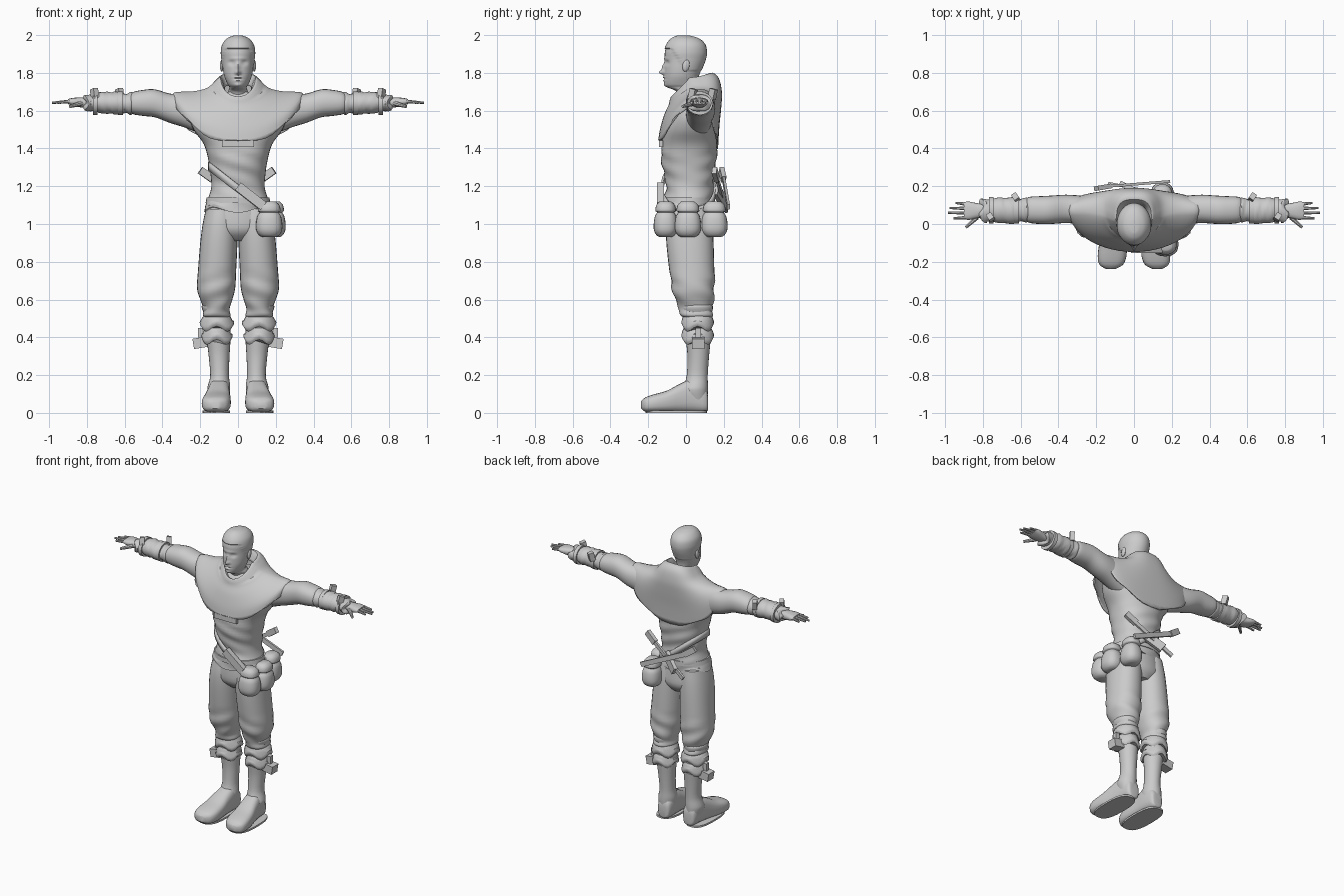
import bpy, bmesh
from math import sin, cos, pi, exp, copysign
from mathutils import Vector, Matrix


def finish(name, bm, mirror=False, thick=0, angle=40):
    bmesh.ops.recalc_face_normals(bm, faces=bm.faces)
    me = bpy.data.meshes.new(name)
    bm.to_mesh(me)
    bm.free()
    ob = bpy.data.objects.new(name, me)
    bpy.context.collection.objects.link(ob)
    bpy.ops.object.select_all(action='DESELECT')
    ob.select_set(True)
    bpy.context.view_layer.objects.active = ob
    bpy.ops.object.shade_smooth_by_angle(angle=angle * pi / 180)
    if thick:
        ob.modifiers.new("thickness", 'SOLIDIFY').thickness = thick
    if mirror:
        ob.modifiers.new("mirror", 'MIRROR')
    return ob


def spline(rows, k):
    """Catmull-Rom through a list of equal-length tuples."""
    out = []
    for i in range(len(rows) - 1):
        p = [rows[max(i - 1, 0)], rows[i], rows[i + 1], rows[min(i + 2, len(rows) - 1)]]
        for j in range(k):
            t = j / k
            out.append([b + t * (c - a) / 2 + t * t * (a - 2.5 * b + 2 * c - d / 2)
                        + t ** 3 * (1.5 * (b - c) + (d - a) / 2) for a, b, c, d in zip(*p)])
    return out + [list(rows[-1])]


def power(v, e):
    return copysign(abs(v) ** e, v)


def skin(bm, grid, caps=True):
    rings = [[bm.verts.new(p) for p in ring] for ring in grid]
    n = len(rings[0])
    for a, b in zip(rings, rings[1:]):
        for i in range(n):
            bm.faces.new((a[i], a[(i + 1) % n], b[(i + 1) % n], b[i]))
    if caps:
        bm.faces.new(rings[0])
        bm.faces.new(rings[-1])


def loft(name, axis, rows, n=24, k=3, e=1.0, warp=None, caps=True, **kw):
    """Rows: position on the axis, then min/max of the other two axes."""
    grid = []
    for t, a0, a1, b0, b1 in spline(rows, k):
        ring = []
        for i in range(n):
            w = 2 * pi * i / n
            a = (a0 + a1) / 2 + (a1 - a0) / 2 * power(cos(w), e)
            b = (b0 + b1) / 2 + (b1 - b0) / 2 * power(sin(w), e)
            p = Vector({'x': (t, a, b), 'y': (a, t, b), 'z': (a, b, t)}[axis])
            ring.append(warp(p, w) if warp else p)
        grid.append(ring)
    bm = bmesh.new()
    skin(bm, grid, caps)
    return finish(name, bm, **kw)


def rod(name, p0, p1, w, t, sides=4, tip=1.0, **kw):
    """Straight bar between two points; four sides make a box of w by t."""
    p0, p1 = Vector(p0), Vector(p1)
    d = p1 - p0
    m = Matrix.Translation((p0 + p1) / 2) @ d.to_track_quat('Z', 'Y').to_matrix().to_4x4()
    r = 0.5 / cos(pi / 4) if sides == 4 else 0.5
    m = m @ Matrix.Diagonal((t, w, d.length, 1)) @ Matrix.Rotation(pi / sides, 4, 'Z')
    bm = bmesh.new()
    bmesh.ops.create_cone(bm, cap_ends=True, segments=sides, radius1=r, radius2=r * tip, depth=1, matrix=m)
    return finish(name, bm, **kw)


# Head: face features are soft bumps (x, z, depth, width, height), then a raised hair cap
BUMPS = [(0, 1.802, -.026, .012, .012), (0, 1.828, -.014, .009, .022), (0, 1.876, -.004, .04, .008),
         (.034, 1.853, .013, .014, .011), (.034, 1.852, -.006, .008, .005), (0, 1.776, -.007, .02, .005),
         (0, 1.768, .005, .022, .003), (0, 1.759, -.007, .017, .005), (0, 1.735, -.006, .018, .01)]


def face(p, w):
    q = p.copy()
    if p.y < 0:
        for x, z, d, sx, sz in BUMPS:
            q.y += d * exp(-((abs(p.x) - x) / sx) ** 2 - ((p.z - z) / sz) ** 2)
    if p.z > 1.93 - min(max((p.y + .075) / .08, 0), 1) * .12:
        q.x, q.y = q.x * 1.05, q.y * 1.05
    return q


loft("head", 'z', [(1.64, -.055, .055, -.03, .09), (1.70, -.052, .052, -.05, .075),
                   (1.722, -.045, .045, -.095, .066), (1.74, -.055, .055, -.113, .064),
                   (1.78, -.072, .072, -.115, .068), (1.82, -.08, .08, -.114, .082),
                   (1.87, -.084, .084, -.112, .10), (1.91, -.087, .087, -.112, .106),
                   (1.95, -.08, .08, -.10, .098), (1.98, -.058, .058, -.078, .07),
                   (1.995, -.03, .03, -.052, .03), (1.999, -.008, .008, -.03, .0)],
     n=56, k=8, warp=face)
bm = bmesh.new()
bmesh.ops.create_uvsphere(bm, u_segments=12, v_segments=8, radius=1, matrix=Matrix.Translation((.086, .0, 1.838))
                          @ Matrix.Rotation(-.2, 4, 'X') @ Matrix.Diagonal((.010, .019, .032, 1)))
finish("ear", bm, mirror=True)

# Tunic body with light folds and a pointed hem


def folds(p, w):
    q = p.copy()
    q.y += .004 * sin(p.z * 70 + p.x * 25) * (1 if p.z < 1.4 else 0)
    if p.z < 1.09:
        q.z += .015 * cos(4 * w) * -1
    return q


loft("tunic", 'z', [(1.075, -.182, .182, -.12, .14), (1.12, -.165, .165, -.12, .14),
                    (1.19, -.142, .142, -.105, .145), (1.26, -.145, .145, -.115, .15),
                    (1.33, -.155, .155, -.13, .16), (1.42, -.18, .18, -.13, .165),
                    (1.50, -.235, .235, -.12, .16), (1.58, -.26, .26, -.09, .155),
                    (1.66, -.22, .22, -.06, .15), (1.70, -.10, .10, -.03, .12)],
     n=40, k=5, e=.9, warp=folds)
rod("front_flap", (-.085, -.133, 1.425), (.085, -.133, 1.425), .035, .02)

# Shoulder cape with raised collar: half width, front y, back y, side y, front/side/back z
cape = [(.07, -.05, .10, .02, 1.655, 1.72, 1.74), (.092, -.075, .13, .02, 1.675, 1.775, 1.80),
        (.122, -.085, .172, .03, 1.66, 1.755, 1.775), (.165, -.092, .19, .05, 1.63, 1.72, 1.70),
        (.24, -.115, .187, .065, 1.58, 1.702, 1.62), (.335, -.138, .177, .07, 1.50, 1.697, 1.52),
        (.345, -.148, .17, .075, 1.435, 1.665, 1.41)]
grid, rows, n = [], spline(cape, 4), 56
for i, (rx, yf, yb, yc, zf, zs, zb) in enumerate(rows):
    ring = []
    for j in range(n):
        w = 2 * pi * j / n
        c, s = sin(w), -cos(w)
        x = rx * power(c, .75 if s > 0 else 1)
        y = yc + (yb - yc) * s ** .6 if s > 0 else yc + (yf - yc) * -s
        z = zs + ((zb if s > 0 else zf) - zs) * abs(s) ** (1.4 if i > 10 else 1)
        if i == len(rows) - 1:
            z += .012 * cos(7 * w)
        ring.append((x, y, z))
    grid.append(ring)
bm = bmesh.new()
skin(bm, grid, caps=False)
finish("shoulder_cape", bm, thick=.008)

# Arms: sleeve, gauntlet, hand
loft("sleeve", 'x', [(.18, .0, .14, 1.47, 1.67), (.28, .0, .15, 1.51, 1.685), (.36, .005, .155, 1.535, 1.69),
                     (.44, .0, .15, 1.565, 1.713), (.50, .0, .147, 1.572, 1.71), (.56, .008, .142, 1.583, 1.697),
                     (.58, .03, .12, 1.61, 1.67)], e=.9, mirror=True)
loft("gauntlet", 'x', [(.555, .02, .13, 1.59, 1.69), (.57, .008, .14, 1.578, 1.698), (.60, .015, .133, 1.588, 1.688),
                       (.64, .0, .142, 1.58, 1.70), (.68, .004, .138, 1.585, 1.698), (.72, .006, .14, 1.585, 1.70),
                       (.765, .015, .128, 1.60, 1.685), (.80, .005, .135, 1.595, 1.685), (.81, .03, .11, 1.62, 1.67)],
     warp=lambda p, w: p + Vector((.012 * cos(3 * w) if p.x > .78 else 0, 0, .003 * sin(p.x * 150 + 3 * w))),
     mirror=True)
loft("palm", 'x', [(.78, .035, .105, 1.615, 1.67), (.83, .03, .11, 1.617, 1.67), (.87, .022, .118, 1.625, 1.668),
                   (.90, .025, .117, 1.635, 1.662)], n=16, e=.8, mirror=True)
for nm, y0, y1, x in [("index", .035, .03, .955), ("middle", .058, .06, .985),
                      ("ring", .082, .085, .975), ("little", .104, .112, .945)]:
    rod(nm + "_finger", (.88, y0, 1.65), (x, y1, 1.642), .021, .021, 8, .6, mirror=True)
rod("thumb", (.83, .035, 1.638), (.89, -.018, 1.622), .028, .026, 8, .6, mirror=True)
for x, y in [(.622, .135), (.755, .03)]:
    rod("gauntlet_tab", (x, y, 1.66), (x + .008, y + .012, 1.715), .035, .03, mirror=True)
    loft("gauntlet_strap", 'x', [(x - .012, .002, .143, 1.577, 1.702), (x + .012, .002, .143, 1.577, 1.702)],
         k=1, mirror=True)

# Hips and baggy trousers
loft("hips", 'z', [(1.12, -.15, .15, -.10, .13), (1.03, -.178, .178, -.107, .14), (.96, -.17, .17, -.10, .142),
                   (.91, -.08, .08, -.05, .11)], n=32)
loft("trouser_leg", 'z', [(1.08, .01, .17, -.095, .13), (1.0, .002, .187, -.106, .14), (.90, .003, .20, -.104, .146),
                          (.75, .01, .212, -.088, .15), (.66, .015, .217, -.074, .15), (.60, .03, .20, -.058, .147),
                          (.55, .045, .182, -.035, .14), (.515, .04, .185, -.03, .142), (.50, .06, .16, .0, .12)],
     n=28, e=.92, k=4, mirror=True,
     warp=lambda p, w: p + Vector((0, .005 * sin(p.z * 60 + 2 * w) if p.z < .75 else 0, 0)))

# Boots: folded cuffs, shaft, foot
loft("knee_band", 'z', [(.585, .055, .175, -.02, .13), (.565, .045, .192, -.032, .142), (.54, .05, .186, -.028, .14),
                        (.515, .055, .175, -.01, .13)], mirror=True)
for nm, top, wide in [("upper", .52, .0), ("lower", .45, -.008)]:
    loft(nm + "_boot_cuff", 'z', [(top, .045, .175, -.012, .132), (top - .02, .035 - wide, .192 + wide, -.02, .143),
                                  (top - .055, .02 - wide, .203 + wide, -.025, .148),
                                  (top - .075, .03 - wide, .195 + wide, -.015, .14)],
         warp=lambda p, w, t=top: p + Vector((0, 0, .014 * cos(4 * w) if p.z < t - .04 else 0)), mirror=True)
loft("boot_shaft", 'z', [(.45, .04, .175, -.005, .135), (.38, .04, .165, .0, .13), (.30, .045, .155, .008, .122),
                         (.20, .048, .147, .004, .115), (.15, .042, .158, -.01, .116), (.12, .042, .162, -.02, .116),
                         (.06, .05, .145, .0, .113)], mirror=True)
loft("boot_foot", 'y', [(.117, .07, .12, .02, .08), (.105, .052, .14, .005, .13), (.04, .043, .152, .004, .18),
                        (-.03, .042, .166, .004, .155), (-.10, .038, .183, .003, .118), (-.17, .04, .192, .003, .098),
                        (-.215, .058, .183, .006, .082), (-.237, .095, .15, .022, .062)], e=.7, mirror=True)
loft("boot_sole", 'z', [(0, .042, .188, -.215, .112), (.012, .042, .188, -.215, .112)], k=1, e=.75, mirror=True)
rod("boot_buckle", (.165, .065, .377), (.237, .065, .365), .055, .065, mirror=True)
rod("boot_buckle_pin", (.20, .065, .40), (.20, .065, .45), .03, .025, mirror=True)

# Belt, diagonal strap and holster
loft("belt", 'z', [(1.11, -.172, .172, -.126, .147), (1.14, -.166, .166, -.126, .147)], n=40, k=1)
loft("diagonal_strap", 'z', [(1.165, -.158, .17, -.132, .158), (1.21, -.158, .17, -.132, .158)], n=40, k=1,
     e=.9, caps=False, thick=.01, warp=lambda p, w: p + Vector((0, 0, -.75 * p.x)))
rod("holster", (.0, -.135, 1.20), (.135, -.135, 1.095), .05, .035)

# Pouches on one hip
for i, (x, y, rx, ry) in enumerate([(.165, -.108, .07, .063), (.19, .01, .062, .07), (.15, .15, .062, .07)]):
    sizes = [(.93, .45), (.94, .75), (.965, .97), (1.0, 1), (1.04, .9), (1.062, .72), (1.07, .86),
             (1.10, .78), (1.118, .5)]
    loft("pouch", 'z', [(z, x - rx * f, x + rx * f, y - ry * f, y + ry * f) for z, f in sizes], e=.85)

# Crossed blades on the back
rod("back_blade", (-.13, .20, 1.235), (.185, .225, 1.09), .032, .014)
rod("back_blade_grip", (-.20, .188, 1.285), (-.13, .20, 1.235), .04, .025)
rod("second_blade", (.12, .165, 1.235), (-.13, .215, 1.07), .026, .014)
rod("second_blade_grip", (.19, .15, 1.285), (.12, .165, 1.235), .04, .025)
rod("blade_sheath", (.04, .16, 1.18), (-.06, .21, 1.10), .06, .025)
